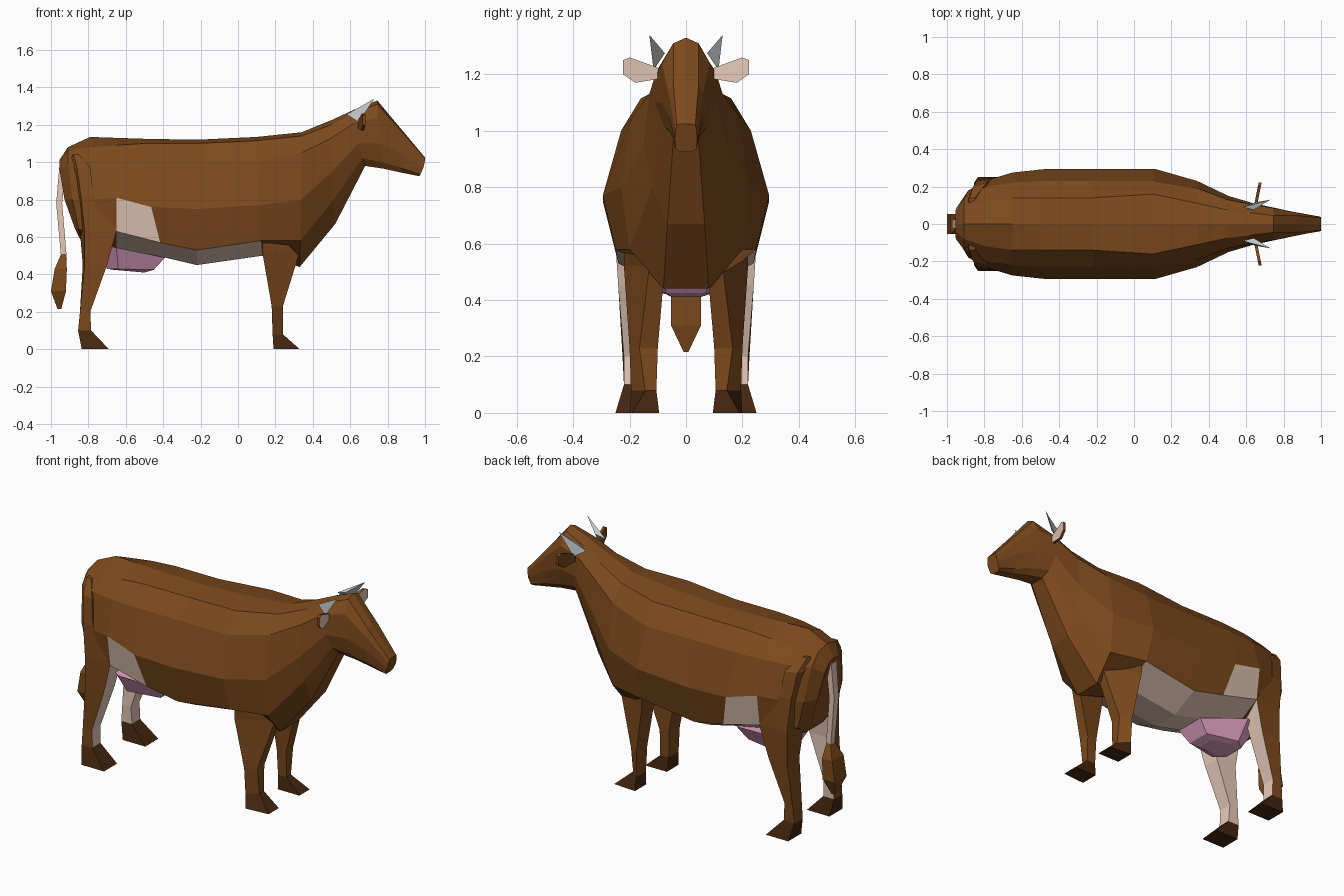
import bpy, bmesh


def material(name, rgb):
    m = bpy.data.materials.new(name)
    m.diffuse_color = (*rgb, 1)
    return m


MATS = [material("brown", (0.205, 0.068, 0.012)),
        material("cream", (0.80, 0.59, 0.49)),
        material("pink", (0.78, 0.37, 0.56)),
        material("dark_brown", (0.06, 0.02, 0.005)),
        material("horn_grey", (0.55, 0.58, 0.59))]
BROWN, CREAM, PINK, DARK, HORN = range(5)


def loft(name, rings, paint):
    """Skin closed rings of points; paint(ring, side) gives the colour index."""
    bm = bmesh.new()
    rows = [[bm.verts.new(p) for p in r] for r in rings]
    n = len(rows[0])
    for i in range(len(rows) - 1):
        for j in range(n):
            k = (j + 1) % n
            f = bm.faces.new((rows[i][j], rows[i][k], rows[i + 1][k], rows[i + 1][j]))
            f.material_index = paint(i, j)
    for i, row in ((0, rows[0]), (len(rows) - 2, rows[-1])):
        bm.faces.new(row).material_index = paint(i, -1)
    bmesh.ops.remove_doubles(bm, verts=bm.verts, dist=0.0005)
    bmesh.ops.recalc_face_normals(bm, faces=bm.faces)
    me = bpy.data.meshes.new(name)
    bm.to_mesh(me)
    bm.free()
    for m in MATS:
        me.materials.append(m)
    ob = bpy.data.objects.new(name, me)
    bpy.context.collection.objects.link(ob)
    return ob


def section(s):
    """Body ring from: x top, x bottom, z top, four (y, z) side points, z bottom."""
    xt, xb, zt, *side, zb = s
    half = [(side[i], side[i + 1]) for i in range(0, 8, 2)]
    half.append((min(0.08, side[6] * 0.55), zb))
    pts = [(0, zt)] + half + [(-y, z) for y, z in reversed(half)]
    return [(xt + (xb - xt) * ((zt - z) / (zt - zb)) ** 2, y, z) for y, z in pts]


def box_ring(z, x0, x1, y0, y1):
    return [(x0, y0, z), (x1, y0, z), (x1, y1, z), (x0, y1, z)]


def leg_ring(s, z, *c):
    """Four (x, y) corners: back inner, front inner, front outer, back outer."""
    return [(c[i], s * c[i + 1], z) for i in range(0, 8, 2)]


# Barrel and neck, from rump to throat
neck_end = (0.62, 0.68, 1.28, 0.06, 1.265, 0.105, 1.21, 0.11, 1.1, 0.08, 1.02, 0.98)
body = [
    (-0.955, -0.85, 1.01, 0.04, 1.0, 0.08, 0.95, 0.11, 0.80, 0.11, 0.65, 0.60),
    (-0.91, -0.83, 1.08, 0.08, 1.06, 0.14, 0.99, 0.18, 0.80, 0.18, 0.64, 0.57),
    (-0.79, -0.77, 1.135, 0.12, 1.08, 0.20, 1.0, 0.235, 0.80, 0.22, 0.63, 0.55),
    (-0.65, -0.65, 1.13, 0.14, 1.09, 0.22, 1.0, 0.275, 0.81, 0.25, 0.63, 0.54),
    (-0.50, -0.39, 1.125, 0.14, 1.10, 0.23, 1.0, 0.295, 0.76, 0.25, 0.57, 0.49),
    (-0.22, -0.22, 1.12, 0.14, 1.10, 0.23, 1.0, 0.295, 0.75, 0.24, 0.53, 0.45),
    (0.10, 0.13, 1.135, 0.16, 1.115, 0.23, 1.0, 0.295, 0.77, 0.25, 0.58, 0.50),
    (0.34, 0.33, 1.16, 0.11, 1.14, 0.19, 1.05, 0.23, 0.80, 0.20, 0.58, 0.44),
    (0.50, 0.52, 1.225, 0.075, 1.20, 0.13, 1.13, 0.15, 0.95, 0.12, 0.80, 0.67),
    neck_end]


def body_paint(i, j):
    if 3 <= i <= 5 and j in (4, 5, 6):       # belly
        return CREAM
    return CREAM if i == 3 and j in (3, 7) else BROWN   # flank patch


loft("body", [section(s) for s in body], body_paint)

# Head
head = [
    neck_end,
    (0.745, 0.78, 1.33, 0.045, 1.31, 0.085, 1.24, 0.085, 1.1, 0.06, 1.0, 0.965),
    (0.87, 0.87, 1.18, 0.045, 1.17, 0.062, 1.13, 0.06, 1.05, 0.045, 0.97, 0.945),
    (1.0, 0.97, 1.025, 0.033, 1.022, 0.037, 1.0, 0.04, 0.97, 0.037, 0.935, 0.925)]
loft("head", [section(s) for s in head], lambda i, j: BROWN)

# Leg rings: z, then corner x, y pairs
front_leg = [(0.80, 0.13, 0.10, 0.36, 0.10, 0.35, 0.18, 0.13, 0.22),
             (0.52, 0.13, 0.10, 0.33, 0.075, 0.33, 0.13, 0.13, 0.22),
             (0.23, 0.18, 0.10, 0.24, 0.10, 0.24, 0.165, 0.18, 0.20),
             (0.08, 0.185, 0.105, 0.24, 0.105, 0.24, 0.145, 0.185, 0.195)]
front_hoof = [front_leg[-1], (0.0, 0.19, 0.095, 0.33, 0.095, 0.33, 0.19, 0.19, 0.20)]
hind_leg = [(1.04, -0.89, 0.04, -0.86, 0.04, -0.85, 0.14, -0.88, 0.14),
            (0.97, -0.92, 0.06, -0.79, 0.06, -0.79, 0.22, -0.86, 0.20),
            (0.82, -0.88, 0.09, -0.77, 0.09, -0.77, 0.238, -0.84, 0.23),
            (0.63, -0.845, 0.12, -0.66, 0.12, -0.65, 0.252, -0.82, 0.24),
            (0.45, -0.83, 0.14, -0.70, 0.14, -0.70, 0.24, -0.82, 0.24),
            (0.20, -0.845, 0.14, -0.79, 0.14, -0.79, 0.22, -0.845, 0.225),
            (0.10, -0.855, 0.145, -0.785, 0.145, -0.785, 0.22, -0.855, 0.22)]
hind_hoof = [hind_leg[-1], (0.0, -0.835, 0.13, -0.69, 0.13, -0.69, 0.25, -0.835, 0.25)]

for s, tag in ((1, "left"), (-1, "right")):
    # Legs and hooves
    loft(f"front_leg_{tag}", [leg_ring(s, *r) for r in front_leg], lambda i, j: BROWN)
    loft(f"hind_leg_{tag}", [leg_ring(s, *r) for r in hind_leg],
         lambda i, j: CREAM if i >= 3 and j in (0, 1) else BROWN)
    loft(f"front_hoof_{tag}", [leg_ring(s, *r) for r in front_hoof], lambda i, j: DARK)
    loft(f"hind_hoof_{tag}", [leg_ring(s, *r) for r in hind_hoof], lambda i, j: DARK)

    # Horn: three-sided spike
    base = [(0.58, s * 0.09, 1.255), (0.64, s * 0.075, 1.275), (0.645, s * 0.115, 1.215)]
    loft(f"horn_{tag}", [base, [(0.73, s * 0.13, 1.34)] * 3], lambda i, j: HORN)

    # Ear: thin leaf, pale on the front
    leaf = [(0.09, 1.22), (0.20, 1.26), (0.223, 1.25), (0.223, 1.20), (0.18, 1.17), (0.09, 1.185)]
    loft(f"ear_{tag}", [[(x + 0.2 * (y - 0.09), s * y, z) for y, z in leaf]
                        for x in (0.64, 0.648, 0.656)],
         lambda i, j: CREAM if i == 1 and j == -1 else BROWN)


# Udder: tapered bag, narrower at its ends
def bag(z0, z1, *outline):
    half = [(outline[i], outline[i + 1]) for i in range(0, len(outline), 2)]
    x0, x1 = half[0][0], half[-1][0]
    pts = [(x, y, z0 + (z1 - z0) * (x - x0) / (x1 - x0)) for x, y in half]
    return pts + [(x, -y, z) for x, y, z in reversed(pts)]


loft("udder", [bag(0.57, 0.49, -0.78, 0.09, -0.65, 0.18, -0.39, 0.09),
               bag(0.43, 0.425, -0.70, 0.06, -0.64, 0.11, -0.45, 0.07),
               bag(0.425, 0.41, -0.67, 0.04, -0.62, 0.07, -0.50, 0.05)], lambda i, j: PINK)

# Tail and tuft: z, back x, front x, half width
tail = [(0.98, -0.955, -0.92, 0.025), (0.78, -0.972, -0.94, 0.022), (0.48, -0.945, -0.915, 0.018)]
tuft = [(0.51, -0.945, -0.92, 0.018), (0.43, -0.98, -0.915, 0.053),
        (0.31, -1.0, -0.92, 0.053), (0.215, -0.965, -0.945, 0.008)]
for name, rows, col in (("tail", tail, CREAM), ("tail_tuft", tuft, BROWN)):
    loft(name, [box_ring(z, a, b, -w, w) for z, a, b, w in rows], lambda i, j, c=col: c)
